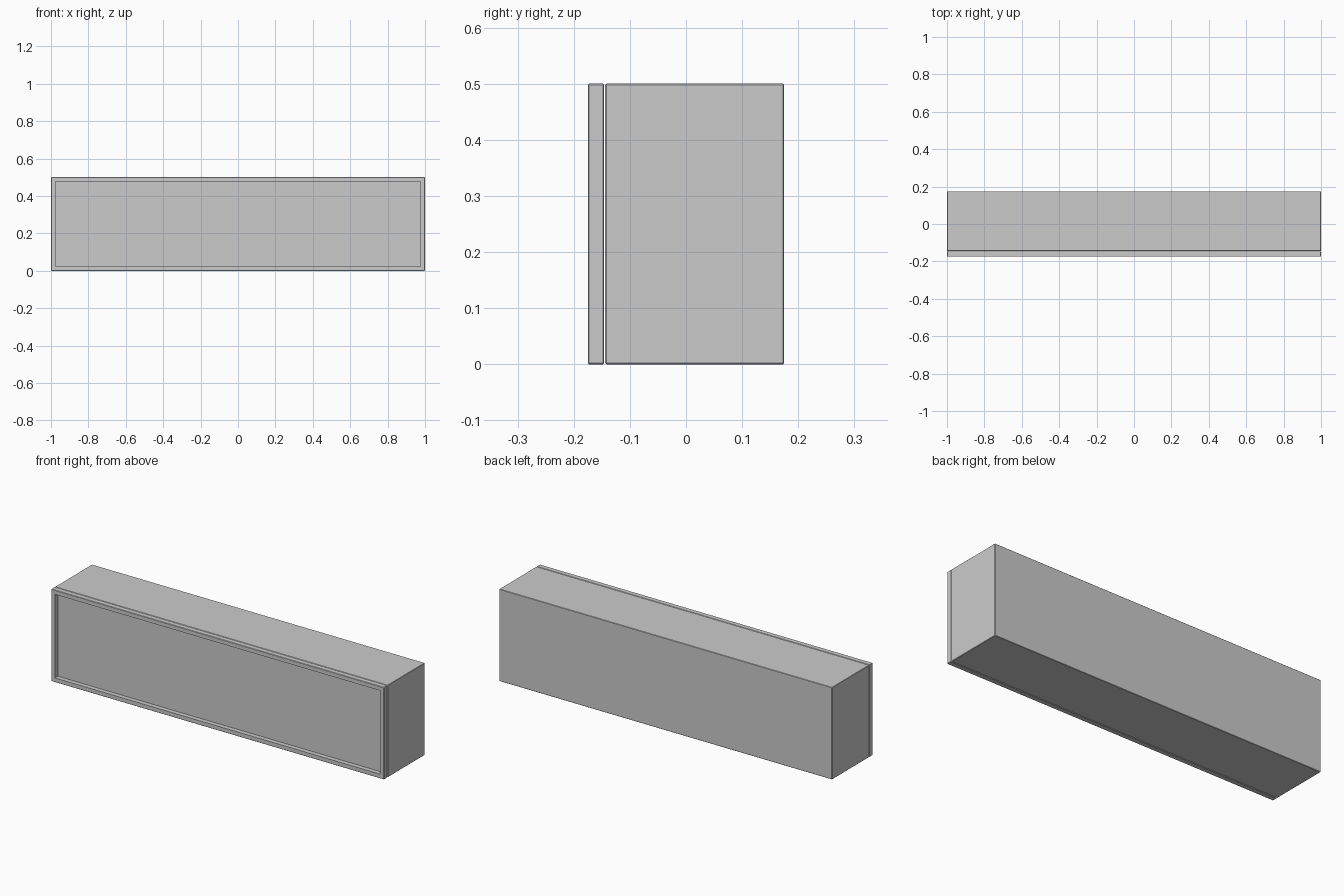
import bpy, bmesh
from mathutils import Vector

if "Cube" in bpy.data.objects:
    bpy.data.objects.remove(bpy.data.objects["Cube"])

W, H = 2.0, 0.5
BEVEL = 0.002


def box(name, y0, y1, recess=None):
    """Full-width slab between two depths, with an optional recessed front."""
    bm = bmesh.new()
    bmesh.ops.create_cube(bm, size=1)
    bmesh.ops.scale(bm, vec=(W, y1 - y0, H), verts=bm.verts)
    bmesh.ops.translate(bm, vec=(0, (y0 + y1) / 2, H / 2), verts=bm.verts)
    bmesh.ops.bevel(bm, geom=bm.edges[:], offset=BEVEL, segments=1,
                    affect='EDGES', profile=0.5)
    if recess:
        border, depth = recess
        bm.normal_update()
        front = min(bm.faces, key=lambda f: f.calc_center_median().y)
        # frame border, then a straight-sided step back to the panel
        bmesh.ops.inset_region(bm, faces=[front], thickness=border - BEVEL)
        ext = bmesh.ops.extrude_discrete_faces(bm, faces=[front])
        bmesh.ops.translate(bm, vec=Vector((0, depth, 0)),
                            verts=ext['faces'][0].verts[:])
    bmesh.ops.recalc_face_normals(bm, faces=bm.faces[:])
    mesh = bpy.data.meshes.new(name)
    bm.to_mesh(mesh)
    bm.free()
    obj = bpy.data.objects.new(name, mesh)
    bpy.context.collection.objects.link(obj)
    return obj


# Cabinet body
box("cabinet_body", -0.144, 0.175)
# Framed door with a recessed panel, separated by a hairline gap
box("framed_door", -0.175, -0.146, recess=(0.032, 0.025))
